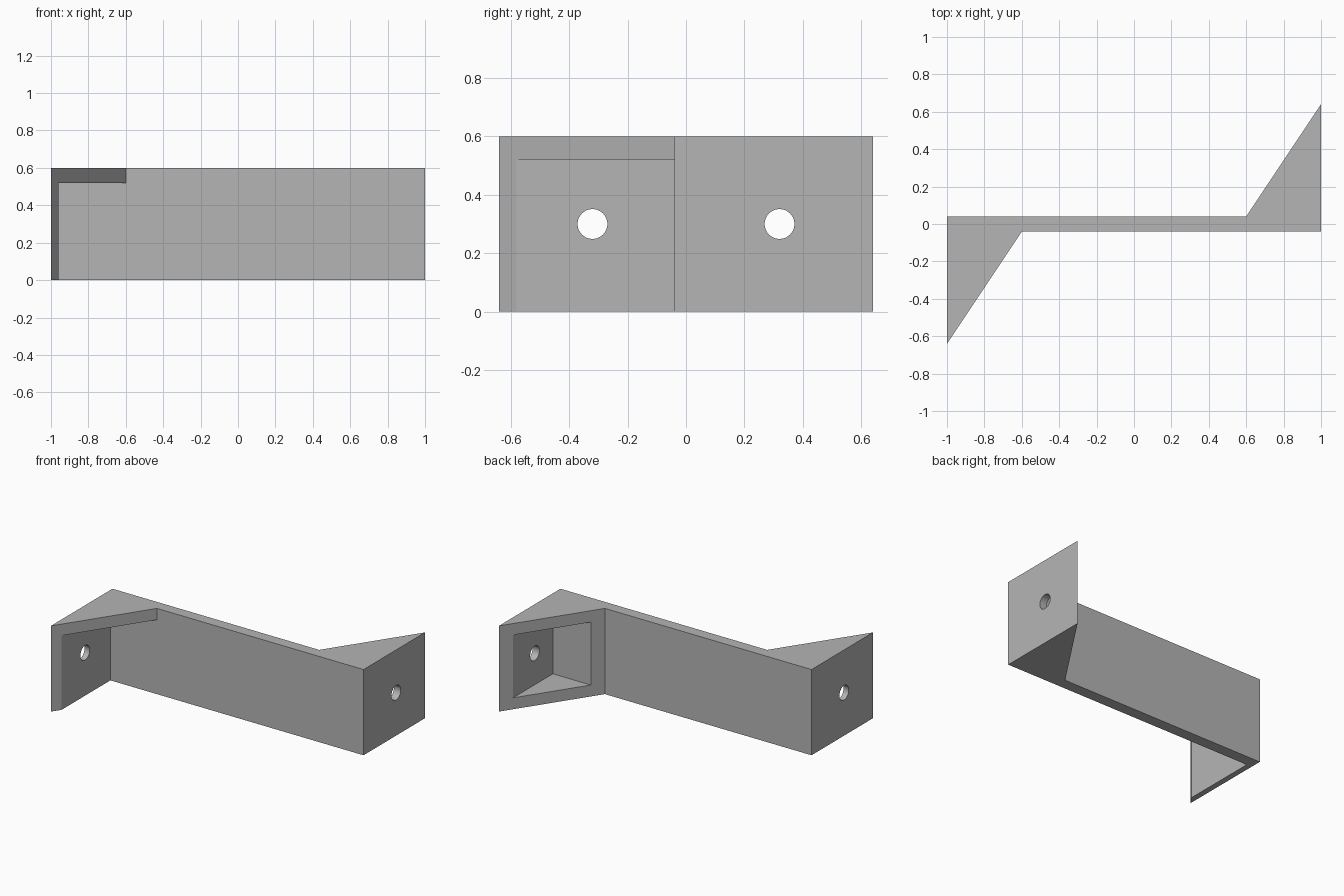
import bpy, bmesh, math
from mathutils import Matrix, Vector

default = bpy.data.objects.get("Cube")
if default:
    bpy.data.objects.remove(default, do_unlink=True)

grey = bpy.data.materials.new("plain grey")
grey.use_nodes = True
colour = (0.46, 0.46, 0.46, 1)
grey.diffuse_color = colour
grey.node_tree.nodes["Principled BSDF"].inputs["Base Color"].default_value = colour


def add_object(name, bm):
    bmesh.ops.recalc_face_normals(bm, faces=bm.faces)
    mesh = bpy.data.meshes.new(name)
    bm.to_mesh(mesh)
    bm.free()
    mesh.materials.append(grey)
    obj = bpy.data.objects.new(name, mesh)
    bpy.context.collection.objects.link(obj)
    return obj


def prism(name, outline, bottom, top):
    bm = bmesh.new()
    face = bm.faces.new([bm.verts.new((x, y, bottom)) for x, y in outline])
    walls = bmesh.ops.extrude_face_region(bm, geom=[face])
    verts = [v for v in walls["geom"] if isinstance(v, bmesh.types.BMVert)]
    bmesh.ops.translate(bm, verts=verts, vec=(0, 0, top - bottom))
    return add_object(name, bm)


def box(name, x0, x1, y0, y1, z0, z1):
    return prism(name, [(x0, y0), (x1, y0), (x1, y1), (x0, y1)], z0, z1)


def bolt_hole(name, x, y):
    bm = bmesh.new()
    place = Matrix.Translation((x, y, 0.3)) @ Matrix.Rotation(math.pi / 2, 4, "Y")
    bmesh.ops.create_cone(bm, cap_ends=True, segments=48, radius1=0.051,
                          radius2=0.051, depth=0.16, matrix=place)
    return add_object(name, bm)


# Bar with a triangular wing at each end
half = [(-1, 0.04), (-1, -0.64), (-0.6, -0.04)]
bracket = prism("offset_bracket", half + [(-x, -y) for x, y in half], 0, 0.6)

# Front wing is open below; back wing has a framed pocket; each end is drilled
cutters = [
    box("front_recess_cutter", -0.96, -0.5, -0.9, -0.04, -0.2, 0.52),
    box("back_pocket_cutter", 0.55, 0.947, 0.12, 0.9, 0.08, 0.52),
    bolt_hole("front_hole_cutter", -1, -0.32),
    bolt_hole("back_hole_cutter", 1, 0.32),
]
bpy.ops.object.select_all(action="DESELECT")
bpy.context.view_layer.objects.active = bracket
bracket.select_set(True)
for cutter in cutters:
    cutter.hide_render = True
    cut = bracket.modifiers.new(cutter.name, "BOOLEAN")
    cut.operation = "DIFFERENCE"
    cut.solver = "EXACT"
    cut.object = cutter
    bpy.ops.object.modifier_apply(modifier=cut.name)
for cutter in cutters:
    bpy.data.objects.remove(cutter, do_unlink=True)

# Round hole walls, crisp edges elsewhere
bpy.ops.object.shade_smooth_by_angle(angle=math.radians(30))
